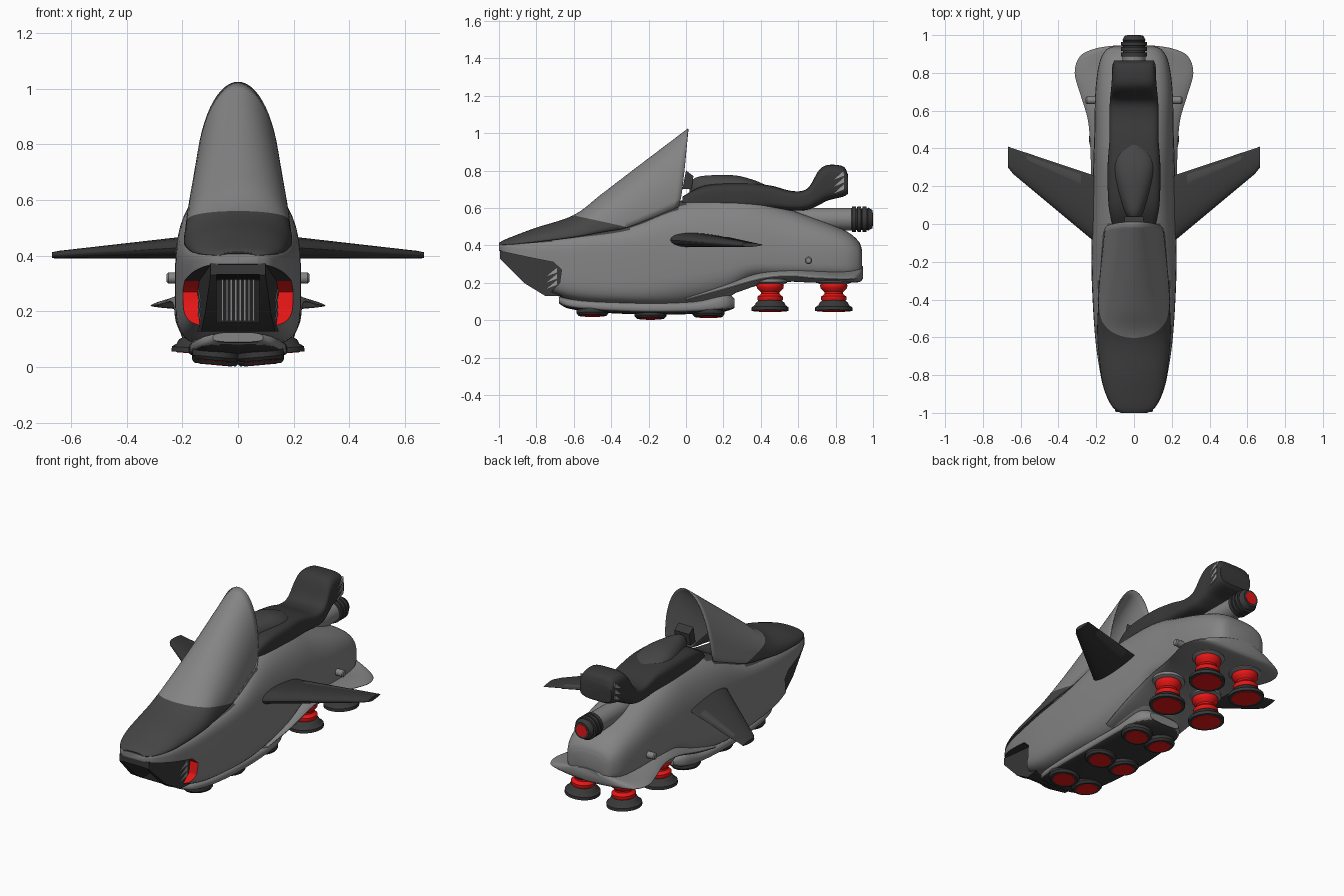
import bpy, bmesh, math
from mathutils import Matrix, Vector

cube = bpy.data.objects.get("Cube")
if cube:
    bpy.data.objects.remove(cube)

# Palette: every mesh carries the same slots, faces pick by index
COLOURS = {"hull grey": (.23, .23, .23), "cowl charcoal": (.06, .06, .06),
           "trim dark": (.04, .04, .04), "cavity black": (.015, .015, .015),
           "glow red": (.8, .008, .008), "fang grey": (.32, .32, .32)}
GREY, CHARCOAL, DARK, BLACK, RED, PALE = range(len(COLOURS))
MATERIALS = []
for label, rgb in COLOURS.items():
    m = bpy.data.materials.new(label)
    m.use_nodes = True
    m.diffuse_color = (*rgb, 1)
    m.node_tree.nodes["Principled BSDF"].inputs["Base Color"].default_value = (*rgb, 1)
    MATERIALS.append(m)


def activate(ob):
    for other in bpy.context.selected_objects:
        other.select_set(False)
    bpy.context.view_layer.objects.active = ob
    ob.select_set(True)


def smooth(ob, angle=35):
    activate(ob)
    bpy.ops.object.shade_smooth_by_angle(angle=math.radians(angle))


def finish(bm, name, colour):
    """colour is a slot index or a rule taking a face"""
    bmesh.ops.recalc_face_normals(bm, faces=bm.faces)
    bm.normal_update()
    for f in bm.faces:
        f.material_index = colour(f) if callable(colour) else colour
    mesh = bpy.data.meshes.new(name)
    bm.to_mesh(mesh)
    bm.free()
    for m in MATERIALS:
        mesh.materials.append(m)
    ob = bpy.data.objects.new(name, mesh)
    bpy.context.collection.objects.link(ob)
    smooth(ob)
    return ob


def skin(rings, closed=True):
    bm = bmesh.new()
    rows = [[bm.verts.new(p) for p in ring] for ring in rings]
    n = len(rows[0])
    for a, b in zip(rows, rows[1:]):
        for i in range(n if closed else n - 1):
            j = (i + 1) % n
            bm.faces.new((a[i], a[j], b[j], b[i]))
    if closed:
        bm.faces.new(rows[0])
        bm.faces.new(rows[-1])
    return bm


def spline(keys, steps=6):
    """Smooth interpolation through tuples of numbers"""
    out = []
    for i in range(len(keys) - 1):
        p = [keys[max(0, min(len(keys) - 1, i + d))] for d in (-1, 0, 1, 2)]
        for s in range(steps):
            t = s / steps
            out.append([b + .5 * t * (c - a + t * (2*a - 5*b + 4*c - d + t * (3*(b - c) + d - a)))
                        for a, b, c, d in zip(*p)])
    return out + [list(keys[-1])]


def power(v, n):
    return math.copysign(abs(v) ** (2 / n), v)


def hull(name, stations, colour, sides=44):
    """Stations: y, half width, top z, widest z, bottom z, squareness"""
    rings = []
    for y, w, top, mid, low, n in spline(stations):
        ring = []
        for k in range(sides):
            a = math.tau * (k + .5) / sides
            s = power(math.sin(a), n)
            ring.append((w * power(math.cos(a), n), y, mid + s * (top - mid if s > 0 else mid - low)))
        rings.append(ring)
    return finish(skin(rings), name, colour)


def prism(name, outline, left, right, colour):
    """Side outline of (y, z) spread between two x functions of y"""
    rings = [[(fx(y), y, z) for y, z in outline] for fx in (left, right)]
    return finish(skin(rings), name, colour)


def lathe(name, profile, matrix, colour, sides=28):
    rings = [[(r * math.cos(math.tau * k / sides), r * math.sin(math.tau * k / sides), z)
              for k in range(sides)] for r, z in profile]
    bm = skin(rings)
    bmesh.ops.transform(bm, matrix=matrix, verts=bm.verts)
    return finish(bm, name, colour)


def cut(ob, cutter):
    mod = ob.modifiers.new("cut", "BOOLEAN")
    mod.operation, mod.solver, mod.object = "DIFFERENCE", "EXACT", cutter
    activate(ob)
    bpy.ops.object.modifier_apply(modifier=mod.name)
    bpy.data.objects.remove(cutter)
    smooth(ob)


# Main hull, dark on the deck under the windshield
body = hull("body", [
    (-1, .07, .406, .385, .365, 4), (-.97, .113, .412, .38, .33, 4.5), (-.9, .15, .42, .36, .25, 5),
    (-.8, .177, .432, .33, .18, 5), (-.6, .206, .46, .3, .105, 5), (-.3, .224, .515, .28, .08, 4.6),
    (-.04, .226, .635, .28, .07, 3.2), (.2, .22, .672, .3, .11, 2.7), (.35, .215, .66, .32, .2, 2.7),
    (.5, .21, .612, .32, .21, 2.8), (.7, .205, .54, .32, .21, 3), (.85, .185, .48, .31, .21, 3),
    (.92, .15, .425, .31, .22, 3), (.94, .11, .38, .31, .25, 3)],
    lambda f: CHARCOAL if f.normal.z > .75 and f.calc_center_median().y < 0 else GREY)

# Mouth opening, with glowing walls behind the cheeks
cut(body, prism("mouth_cutter", [(-1.1, .39), (-1, .37), (-.85, .338), (-.71, .31), (-.665, .27), (-.675, .2),
                                 (-.74, .13), (-.8, -.1), (-1.1, -.1)], lambda y: -.5, lambda y: .5,
                lambda f: RED if f.calc_center_median().y > -.75 else DARK))


def cheek(y):
    return .147 + .14 * (y + .65)


jaw = prism("jaw", [(-.995, .372), (-.995, .33), (-.86, .195), (-.75, .128), (-.62, .128), (-.62, .315), (-.85, .342)],
            lambda y: -cheek(y), cheek, DARK)
cut(jaw, prism("jaw_cutter", [(-1.2, .16), (-.72, .16), (-.72, .315), (-1.2, .345)],
               lambda y: -.078, lambda y: .078, BLACK))
for i in range(8):
    x = (i - 3.5) * .016
    prism("grille_bar", [(-.735, .165), (-.715, .165), (-.715, .315), (-.735, .315)],
          lambda y: x - .004, lambda y: x + .004, GREY)


def fangs(name, y, z, height, side_x):
    """Vertical strip with three pointed teeth, on both sides"""
    for s in (-1, 1):
        for i in range(3):
            top = z + height * (i + 1) / 3
            prism(name, [(y, top), (y, top - height / 4), (y - .055, top - height / 2.2)],
                  lambda v: s * (side_x(v) - .006), lambda v: s * (side_x(v) + .003), PALE)


fangs("jaw_fang", -.69, .18, .1, cheek)

# Cowl and tall windshield, one arched shell split by a slanted plane
arches = []
for ys, yt, w, low, top in spline([
        (-1, -1, .065, .4, .413), (-.97, -.97, .111, .403, .43), (-.9, -.9, .149, .408, .458),
        (-.8, -.8, .174, .418, .495), (-.6, -.6, .194, .443, .562), (-.45, -.45, .191, .47, .675),
        (-.3, -.28, .184, .5, .805), (-.04, .01, .157, .605, 1.025)]):
    arch = []
    for k in range(33):
        a = math.pi * k / 32
        s = math.sin(a) ** .95
        arch.append((w * math.cos(a), ys + (yt - ys) * s ** .6, low + (top - low) * s))
    arches.append(arch)
shell = skin(arches, closed=False)
split, tilt = Vector((0, -.6, .56)), Vector((0, 1, 4.6))
bmesh.ops.bisect_plane(shell, geom=shell.verts[:] + shell.edges[:] + shell.faces[:], plane_co=split, plane_no=tilt)
windshield = finish(shell, "cowl_and_windshield",
                    lambda f: GREY if (f.calc_center_median() - split).dot(tilt) > 0 else CHARCOAL)
windshield.modifiers.new("thickness", "SOLIDIFY").thickness = .006

# Flared rear skirt
hull("rear_skirt", [
    (0, .2, .13, .11, .09, 2), (.2, .224, .21, .165, .125, 1.8), (.4, .232, .29, .22, .19, 1.6),
    (.55, .245, .305, .235, .205, 1.5), (.68, .283, .29, .225, .2, 1.5), (.8, .315, .275, .22, .2, 1.5),
    (.89, .285, .28, .22, .2, 1.6), (.93, .2, .29, .23, .205, 1.8), (.945, .1, .29, .25, .22, 2)], GREY)

# Belly pad with six glowing lift discs
hull("belly_pad", [
    (-.68, .09, .125, .105, .09, 3), (-.62, .14, .12, .085, .06, 3), (-.45, .17, .11, .07, .04, 3),
    (-.2, .178, .11, .06, .03, 3), (.05, .172, .11, .065, .033, 3), (.2, .15, .15, .08, .045, 3),
    (.26, .1, .115, .09, .065, 3)], lambda f: DARK if f.normal.z < -.8 else GREY)
for s in (-1, 1):
    for y, z in ((-.5, .024), (-.19, .009), (.12, .018)):
        place = Matrix.Translation((s * .082, y, z)) @ Matrix.Rotation(s * -.09, 4, "Y")
        lathe("lift_ring", [(.085, .05), (.085, .012), (.075, 0), (.06, 0)], place, DARK)
        lathe("lift_glow", [(.06, .01), (.06, -.002)], place, RED)

# Four rear thrusters
for s in (-1, 1):
    for y in (.45, .79):
        place = Matrix.Translation((s * .14, y, .05)) @ Matrix.Rotation(s * -.06, 4, "Y")
        lathe("thruster_mount", [(.07, .18), (.09, .165), (.09, .15), (.065, .14)], place, GREY)
        lathe("thruster_bellows", [(.068, .15), (.073, .135), (.07, .12), (.05, .1), (.05, .09),
                                   (.068, .075), (.068, .06), (.055, .04)], place, RED)
        lathe("thruster_bell", [(.06, .055), (.075, .045), (.082, .03), (.099, .018), (.099, 0), (.08, 0)], place, DARK)
        lathe("thruster_glow", [(.08, .01), (.08, -.002)], place, RED)


# Wings with separate flaps
def foil(x, front, back, mid, thick):
    ring = []
    for k in range(24):
        a = math.tau * k / 24
        c = math.cos(a)
        ring.append((x, (front + back) / 2 + (back - front) / 2 * c, mid + thick * math.sin(a) * (1 - .45 * c)))
    return ring


for s in (-1, 1):
    finish(skin([foil(s * .16, -.13, .25, .43, .037), foil(s * .22, -.085, .26, .428, .035),
                 foil(s * .64, .265, .4, .404, .013), foil(s * .668, .3, .41, .402, .01)]), "wing", DARK)
    finish(skin([foil(s * .28, .19, .275, .424, .019), foil(s * .57, .32, .378, .406, .011)]), "wing_flap", CHARCOAL)
    # Side studs
    lathe("side_stud", [(.02, .19), (.02, .25), (.014, .256)],
          Matrix.Translation((0, .655, .32)) @ Matrix.Rotation(s * math.pi / 2, 4, "Y"), GREY)

# Seat with raised back, tank and instrument pod
hull("seat", [
    (-.02, .11, .66, .62, .56, 4), (.1, .135, .72, .66, .58, 4), (.3, .14, .735, .66, .58, 4),
    (.45, .13, .72, .66, .59, 4), (.57, .13, .69, .64, .585, 4), (.65, .128, .705, .65, .59, 4),
    (.71, .122, .8, .7, .615, 4), (.76, .118, .83, .74, .64, 4), (.84, .112, .822, .74, .66, 4),
    (.865, .105, .78, .73, .675, 4)], DARK)
hull("tank", [(.02, .02, .74, .7, .66, 2), (.08, .055, .77, .7, .65, 2.2), (.25, .105, .775, .69, .64, 2.4),
              (.36, .1, .75, .69, .64, 2.4), (.43, .03, .72, .69, .65, 2)], CHARCOAL)
prism("instrument_pod", [(-.02, .7), (.03, .7), (.04, .77), (.0, .8)], lambda y: -.05, lambda y: .05, DARK)
fangs("seat_fang", .845, .69, .11, lambda y: .113)

# Exhaust pipe with ribbed tip
back = Matrix.Translation((0, 0, .54)) @ Matrix.Rotation(-math.pi / 2, 4, "X")
lathe("exhaust_pipe", [(.06, .5), (.06, .9)], back, GREY)
ribs = [(.055, .885)]
for i in range(3):
    y = .888 + i * .028
    ribs += [(.068, y), (.068, y + .02), (.058, y + .021), (.058, y + .027)]
lathe("exhaust_tip", ribs + [(.062, .973), (.048, .998), (.035, .998)], back, DARK)
lathe("exhaust_glow", [(.036, .98), (.036, 1)], back, RED)
